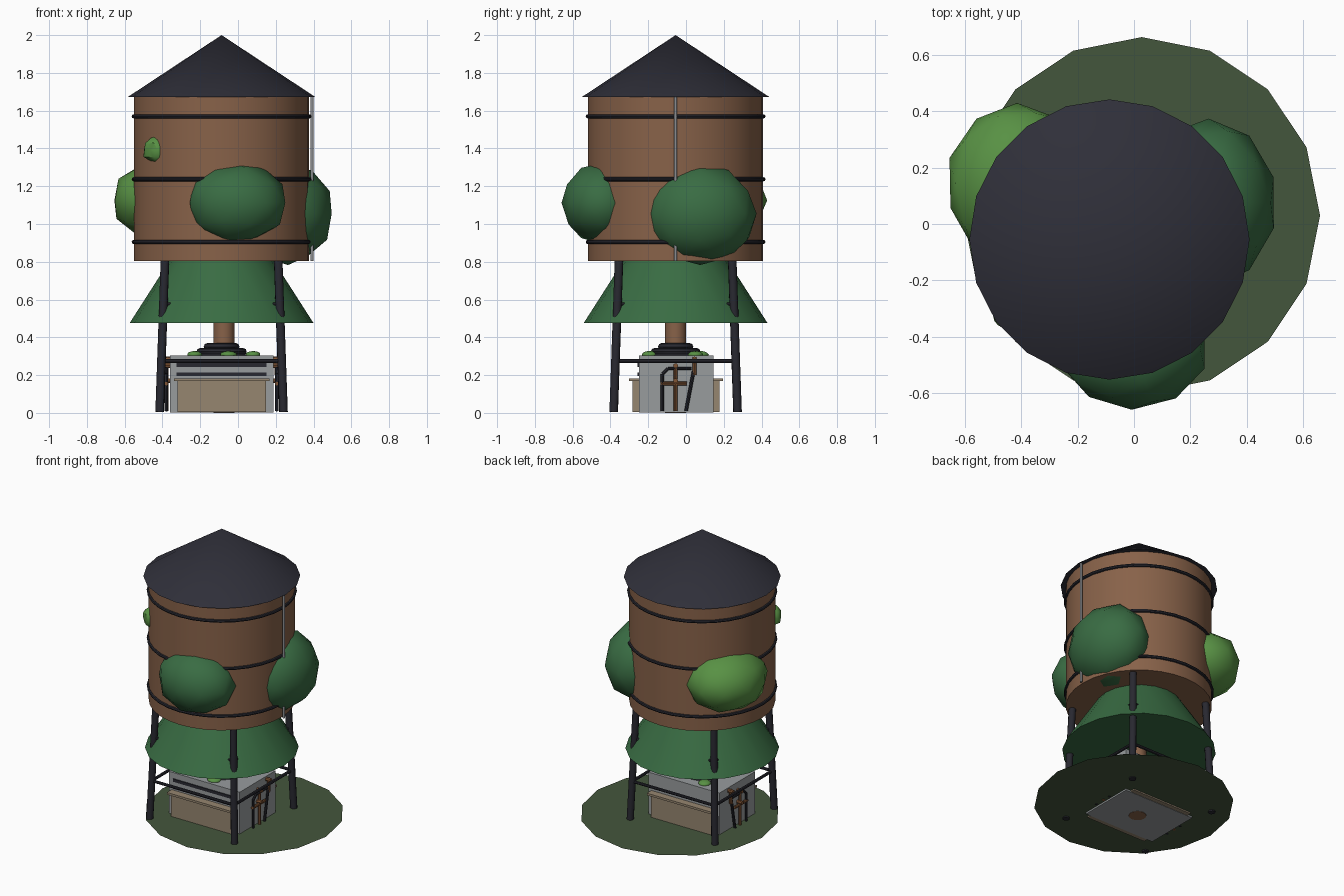
import bpy, bmesh, math, random
from mathutils import Vector

if "Cube" in bpy.data.objects:
    bpy.data.objects.remove(bpy.data.objects["Cube"])

random.seed(4)
CX, CY = -0.087, -0.055          # tower axis


def material(name, r, g, b):
    m = bpy.data.materials.new(name)
    lin = [((c / 255 + 0.055) / 1.055) ** 2.4 for c in (r, g, b)]
    m.diffuse_color = (*lin, 1)
    m.use_nodes = True
    m.node_tree.nodes["Principled BSDF"].inputs["Base Color"].default_value = m.diffuse_color
    return m


WOOD = material("tank_wood", 136, 98, 73)
ROOF = material("roof_slate", 47, 47, 57)
METAL = material("dark_metal", 40, 40, 48)
LEAF = material("dark_leaf", 57, 108, 67)
LIME = material("light_leaf", 88, 145, 68)
GRASS = material("grass", 68, 86, 60)
STONE = material("grey_wall", 152, 156, 158)
BEIGE = material("beige_plinth", 150, 134, 112)
COPPER = material("copper", 128, 84, 52)
STEEL = material("steel_pipe", 140, 142, 145)


def finish(ob, name, mat, smooth=True):
    ob.name = name
    ob.data.materials.append(mat)
    if smooth:
        bpy.ops.object.shade_smooth_by_angle(angle=math.radians(40))
    return ob


def frustum(name, mat, r1, r2, z1, z2, sides=24, x=CX, y=CY):
    bpy.ops.mesh.primitive_cone_add(vertices=sides, radius1=r1, radius2=r2, depth=z2 - z1,
                                    location=(x, y, (z1 + z2) / 2))
    return finish(bpy.context.object, name, mat)


def rod(name, mat, a, b, r, sides=10):
    a, b = Vector(a), Vector(b)
    d = b - a
    bpy.ops.mesh.primitive_cylinder_add(vertices=sides, radius=r, depth=d.length, location=(a + b) / 2)
    ob = bpy.context.object
    ob.rotation_euler = d.to_track_quat('Z', 'Y').to_euler()
    return finish(ob, name, mat)


def box(name, mat, x0, x1, y0, y1, z0, z1):
    bpy.ops.mesh.primitive_cube_add(size=1, location=((x0 + x1) / 2, (y0 + y1) / 2, (z0 + z1) / 2))
    ob = bpy.context.object
    ob.scale = (x1 - x0, y1 - y0, z1 - z0)
    return finish(ob, name, mat, False)


def ring(name, mat, r, minor, z, sides=28):
    bpy.ops.mesh.primitive_torus_add(major_segments=sides, minor_segments=8, major_radius=r,
                                     minor_radius=minor, location=(CX, CY, z))
    return finish(bpy.context.object, name, mat)


def bush(name, mat, loc, size, jitter=0.03):
    bpy.ops.mesh.primitive_ico_sphere_add(subdivisions=2, radius=1, location=loc)
    ob = bpy.context.object
    for v in ob.data.vertices:
        v.co *= 1.01 + random.uniform(-jitter, jitter)
    ob.scale = size
    return finish(ob, name, mat)


# Ground disc
bpy.ops.mesh.primitive_circle_add(vertices=16, radius=0.633, fill_type='NGON', location=(0.027, 0.03, 0.013))
finish(bpy.context.object, "ground_disc", GRASS, False)

# Tank, roof and hoops
frustum("tank", WOOD, 0.463, 0.463, 0.805, 1.675, 32)
frustum("roof", ROOF, 0.497, 0, 1.672, 2.0, 20)
for z in (0.905, 1.237, 1.57):
    ring("tank_hoop", METAL, 0.465, 0.011, z, 32)
rod("overflow_pipe", STEEL, (0.392, CY, 0.805), (0.392, CY, 1.672), 0.008)

# Leafy skirt and central pipe
frustum("leaf_skirt", LEAF, 0.487, 0.275, 0.475, 0.806, 20)
frustum("central_pipe", WOOD, 0.056, 0.056, 0.0, 0.6, 16, x=-0.075)

# Legs and braces
corners = [(-1, -1), (1, -1), (1, 1), (-1, 1)]


def leg_point(c, z):
    s = 0.328 - 0.035 * z
    return (CX + c[0] * s, CY + c[1] * s, z)


for i, c in enumerate(corners):
    rod("leg", METAL, leg_point(c, 0.005), leg_point(c, 0.83), 0.023)
    for z in (0.275, 0.575):
        rod("brace", METAL, leg_point(c, z), leg_point(corners[(i + 1) % 4], z), 0.01, 8)

# Pump house with plinth, ledge and vent slots
box("pump_house", STONE, -0.36, 0.188, -0.25, 0.145, 0.002, 0.305)
box("plinth", BEIGE, -0.32, 0.148, -0.282, 0.177, 0.004, 0.168)
box("plinth_ledge", BEIGE, -0.338, 0.166, -0.302, 0.195, 0.168, 0.183)
for z in (0.205, 0.254):
    box("vent_slot", METAL, -0.325, 0.15, -0.256, -0.249, z - 0.01, z + 0.01)

# Pipe collar and roof moss
frustum("collar_base", METAL, 0.135, 0.1, 0.305, 0.335, 18)
ring("collar_lower", METAL, 0.115, 0.018, 0.325, 18)
ring("collar_upper", METAL, 0.075, 0.02, 0.35, 18)
for x, y, s in ((-0.23, -0.17, 0.04), (-0.05, -0.19, 0.045), (0.08, 0.05, 0.04), (-0.2, 0.08, 0.04)):
    bush("moss_clump", LIME, (x, y, 0.308), (s, s, 0.02))

# Side plumbing on both house walls
for s in (-1, 1):
    x = CX + s * 0.292

    def pipe(name, mat, y0, z0, y1, z1, r):
        rod(name, mat, (x, y0, z0), (x, y1, z1), r, 8)

    pipe("pipe_front", METAL, -0.125, 0.01, -0.125, 0.205, 0.009)
    pipe("pipe_elbow", METAL, -0.125, 0.205, -0.095, 0.235, 0.009)
    pipe("pipe_top", METAL, -0.095, 0.235, 0.03, 0.235, 0.009)
    pipe("pipe_slanted", METAL, 0.0, 0.01, 0.04, 0.22, 0.009)
    pipe("riser", COPPER, -0.055, 0.01, -0.055, 0.25, 0.01)
    pipe("riser_valve", COPPER, 0.045, 0.2, 0.045, 0.295, 0.011)
    pipe("crossbar", COPPER, -0.135, 0.155, 0.005, 0.155, 0.01)
    for y, z in ((-0.055, 0.25), (0.045, 0.285), (-0.055, 0.17)):
        rod("valve_stub", COPPER, (x - s * 0.02, y, z), (x + s * 0.02, y, z), 0.013, 8)

# Bushes growing on the tank
bush("front_bush", LEAF, (-0.008, -0.445, 1.112), (0.263, 0.212, 0.212))
bush("right_bush", LEAF, (0.265, 0.075, 1.055), (0.245, 0.295, 0.265))
bush("left_bush", LIME, (-0.415, 0.145, 1.125), (0.247, 0.285, 0.21))
bush("leaf_tuft", LIME, (-0.425, -0.325, 1.39), (0.075, 0.06, 0.07), 0.12)
